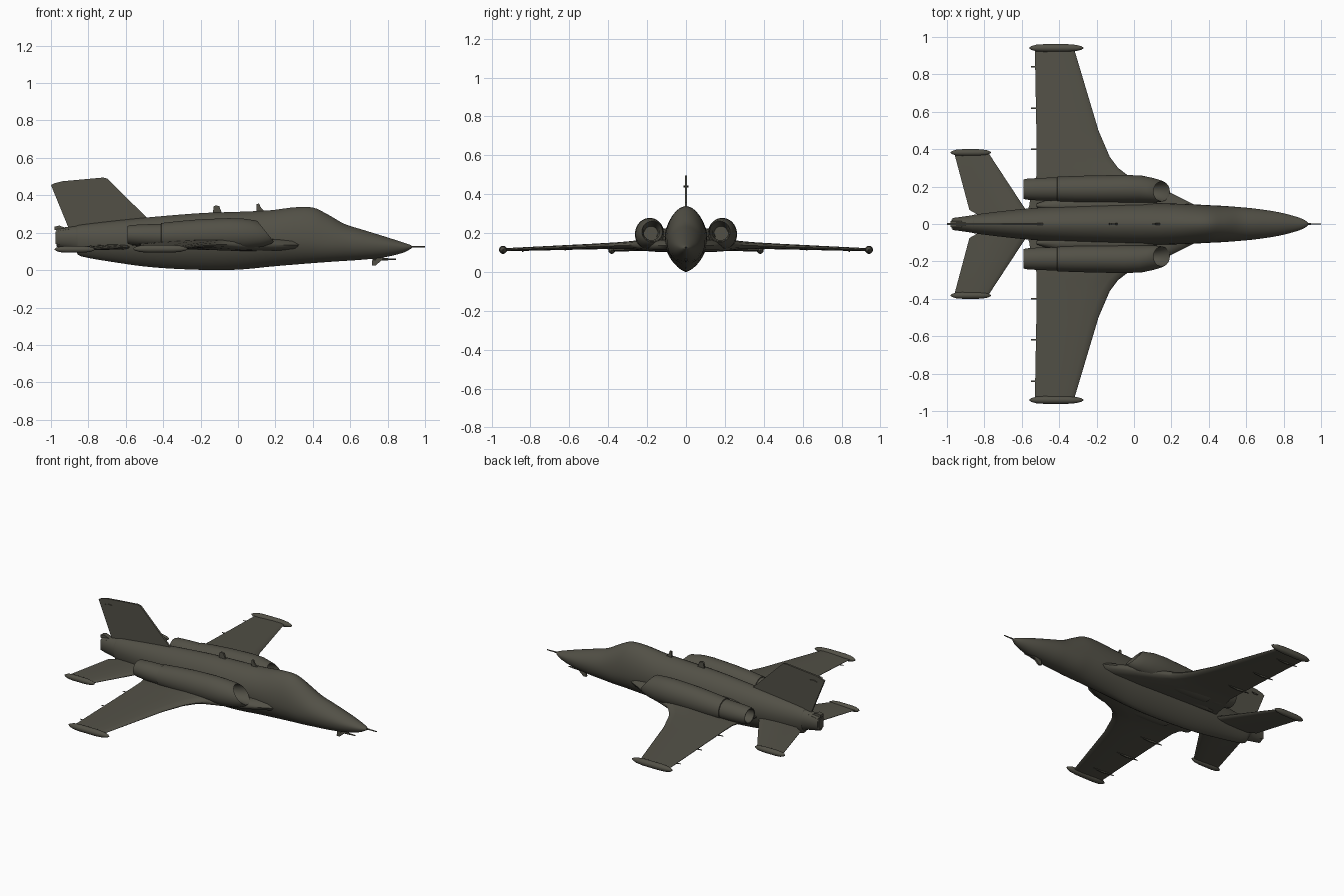
import bpy, bmesh, math

if "Cube" in bpy.data.objects:
    bpy.data.objects.remove(bpy.data.objects["Cube"])

olive = bpy.data.materials.new("dark olive paint")
olive.diffuse_color = (0.085, 0.081, 0.062, 1)
olive.use_nodes = True
olive.node_tree.nodes["Principled BSDF"].inputs["Base Color"].default_value = olive.diffuse_color


def finish(name, bm, mirror=False, angle=35):
    bmesh.ops.recalc_face_normals(bm, faces=bm.faces)
    mesh = bpy.data.meshes.new(name)
    bm.to_mesh(mesh)
    bm.free()
    mesh.materials.append(olive)
    ob = bpy.data.objects.new(name, mesh)
    bpy.context.collection.objects.link(ob)
    if mirror:
        mod = ob.modifiers.new("mirror", 'MIRROR')
        mod.use_axis = (False, True, False)
        mod.use_mirror_merge = False
    bpy.ops.object.select_all(action='DESELECT')
    ob.select_set(True)
    bpy.context.view_layer.objects.active = ob
    bpy.ops.object.shade_smooth_by_angle(angle=math.radians(angle))
    return ob


def loft(name, rings, mirror=False, angle=35):
    """Skin a list of equal-length point rings and cap both ends."""
    bm = bmesh.new()
    rows = [[bm.verts.new(p) for p in r] for r in rings]
    n = len(rows[0])
    for a, b in zip(rows, rows[1:]):
        for i in range(n):
            j = (i + 1) % n
            bm.faces.new((a[i], a[j], b[j], b[i]))
    bm.faces.new(rows[0])
    bm.faces.new(rows[-1])
    return finish(name, bm, mirror, angle)


def ring(x, top, bottom, half, mid=None, y=0, p_up=1, p_low=1, slant=0, n=32):
    """Cross-section across x; slant pushes its lower side forward."""
    mid = (top + bottom) / 2 if mid is None else mid
    pts = []
    for i in range(n):
        t = 2 * math.pi * (i + 0.5) / n
        c, s = math.cos(t), math.sin(t)
        w = half * math.copysign(abs(c) ** (p_up if s > 0 else p_low), c)
        z = mid + s * (top - mid if s > 0 else mid - bottom)
        pts.append((x - slant * s / 2, y + w, z))
    return pts


def smooth_rows(rows, steps=4):
    """Catmull-Rom resampling of station rows."""
    out = []
    for i in range(len(rows) - 1):
        a, b = rows[max(i - 1, 0)], rows[i]
        c, d = rows[i + 1], rows[min(i + 2, len(rows) - 1)]
        for k in range(steps):
            t = k / steps
            out.append([0.5 * (2 * q + (r - p) * t + (2 * p - 5 * q + 4 * r - s) * t * t
                               + (3 * q - p - 3 * r + s) * t ** 3)
                        for p, q, r, s in zip(a, b, c, d)])
    return out + [list(rows[-1])]


def wing(name, sections):
    """Thin airfoil surface from (y, leading x, trailing x, z, thickness)."""
    shape = [(0, 0), (.03, .3), (.12, .46), (.35, .5), (.65, .32), (1, .06)]
    outline = shape + [(u, -v) for u, v in reversed(shape[1:])]
    loft(name, [[(le + (te - le) * u, y, z + th * v) for u, v in outline]
                for y, le, te, z, th in sections], True, 50)


def plate(name, profile, thick, y=0, mirror=False):
    """Side-view (x, z) profile given a thickness."""
    loft(name, [[(x, y + s * thick / 2, z) for x, z in profile] for s in (-1, 1)], mirror)


def pod(name, x0, x1, y, z, r):
    """Cigar-shaped tip body."""
    shape = [(0, .15), (.04, .5), (.13, .85), (.28, 1), (.7, 1), (.87, .8), (.96, .45), (1, .1)]
    loft(name, [ring(x0 + (x1 - x0) * u, z + r * k, z - r * k, r * k, y=y, n=16)
                for u, k in shape], True, 50)


# Fuselage: x, top, bottom, half width, widest height, lower fullness
body = [(-.97, .225, .125, .032, .175, 1), (-.87, .235, .105, .046, .175, 1),
        (-.84, .243, .074, .052, .17, 1.1), (-.65, .265, .04, .075, .165, 1.3),
        (-.45, .285, .014, .092, .165, 1.4), (-.2, .305, .001, .104, .17, 1.4),
        (0, .312, .002, .11, .17, 1.4), (.17, .32, .018, .11, .17, 1.3),
        (.3, .336, .029, .106, .165, 1.2), (.4, .335, .037, .101, .16, 1.1),
        (.48, .298, .043, .097, .15, 1), (.57, .247, .049, .09, .145, 1),
        (.66, .218, .055, .081, .138, 1), (.78, .181, .068, .062, .13, 1),
        (.88, .149, .092, .035, .124, 1), (.92, .135, .112, .016, .123, 1),
        (.932, .126, .12, .004, .123, 1)]
loft("fuselage", [ring(x, t, b, h, m, p_up=1.1, p_low=p, n=40)
                  for x, t, b, h, m, p in smooth_rows(body)], angle=40)

# Nose probe
loft("nose_probe", [ring(x, .125 + r, .125 - r, r, n=10) for x, r in
                    ((.915, .006), (.95, .004), (1, .003))])

# Engine nacelles: x, top, bottom, half width, centre y, slant
# starts inside the intake, wraps over the lip, and ends at the rear step
cowl = [(0, .235, .16, .036, .18, 0), (.09, .25, .163, .042, .177, .06),
        (.138, .257, .158, .05, .174, .085), (.148, .261, .153, .053, .174, .087),
        (.138, .266, .142, .058, .176, .085), (.1, .27, .126, .066, .18, .07),
        (.04, .276, .114, .073, .186, .03), (-.05, .278, .109, .076, .187, 0),
        (-.2, .272, .108, .074, .186, 0), (-.32, .262, .111, .071, .186, 0),
        (-.41, .252, .117, .067, .186, 0), (-.412, .247, .122, .062, .186, 0)]
loft("engine_nacelle", [ring(x, t, b, h, y=y, slant=s) for x, t, b, h, y, s in cowl], True, 45)

# Exhaust nozzles with hollow ends
nozzle = [(-.39, .248, .122, .063), (-.5, .245, .128, .061), (-.575, .241, .136, .056),
          (-.59, .236, .141, .052), (-.588, .23, .147, .046), (-.5, .225, .15, .04)]
loft("exhaust_nozzle", [ring(x, t, b, h, y=.186) for x, t, b, h in nozzle], True)

# Pylons joining nacelles to fuselage
loft("nacelle_pylon", [ring(x, t, .12, h, y=.1, n=20) for x, t, h in
                       ((-.52, .19, .01), (-.4, .21, .05), (-.1, .225, .06),
                        (.05, .22, .05), (.12, .19, .02))], True, 50)

# Wings with curved root extension
wing("wing", [(.03, .41, -.58, .135, .065), (.1, .33, -.56, .135, .065),
              (.17, .19, -.55, .135, .062), (.22, .06, -.53, .137, .056),
              (.265, -.04, -.52, .138, .046), (.3, -.085, -.52, .137, .04),
              (.36, -.13, -.52, .135, .034), (.5, -.19, -.522, .13, .028),
              (.935, -.32, -.53, .114, .016)])
pod("wing_tip_pod", -.56, -.27, .941, .114, .021)

# Flap hinge fairings under the trailing edge
for i, y in enumerate((.4, .62, .84)):
    z = .128 - (y - .4) * .03
    plate(f"flap_hinge_{i}", [(-.55, z), (-.42, z + .004), (-.36, z - .004), (-.46, z - .012)],
          .008, y, True)

# Tailplanes
wing("tailplane", [(.03, -.57, -.8, .125, .03), (.075, -.578, -.88, .123, .026),
                   (.375, -.775, -.96, .112, .014)])
pod("tailplane_tip_pod", -.98, -.765, .382, .111, .018)

# Fin, rudder fairing and tail fittings
plate("tail_fin", [(-.9, .2), (-.91, .235), (-1, .455), (-.985, .463), (-.94, .475),
                   (-.72, .495), (-.7, .49), (-.49, .283), (-.43, .25)], .012)
plate("fin_light", [(-.95, .438), (-.93, .444), (-.9, .442), (-.92, .434)], .024)
plate("tail_fairing", [(-.98, .215), (-.98, .232), (-.955, .238), (-.92, .225), (-.92, .2)], .03)
plate("tail_cone", [(-.975, .14), (-.975, .205), (-.9, .22), (-.9, .13)], .05)

# Spine aerials
plate("rear_aerial", [(-.085, .3), (-.135, .3), (-.13, .34), (-.12, .347), (-.1, .342)], .012)
plate("front_aerial", [(.145, .31), (.1, .31), (.1, .352), (.112, .357), (.12, .338)], .01)

# Chin fittings under the nose
plate("chin_blade", [(.78, .07), (.72, .07), (.715, .026), (.735, .024), (.765, .05)], .012)
loft("chin_probe", [ring(x, .058 + r, .058 - r, r, n=10) for x, r in
                    ((.72, .007), (.79, .006), (.845, .003))])
